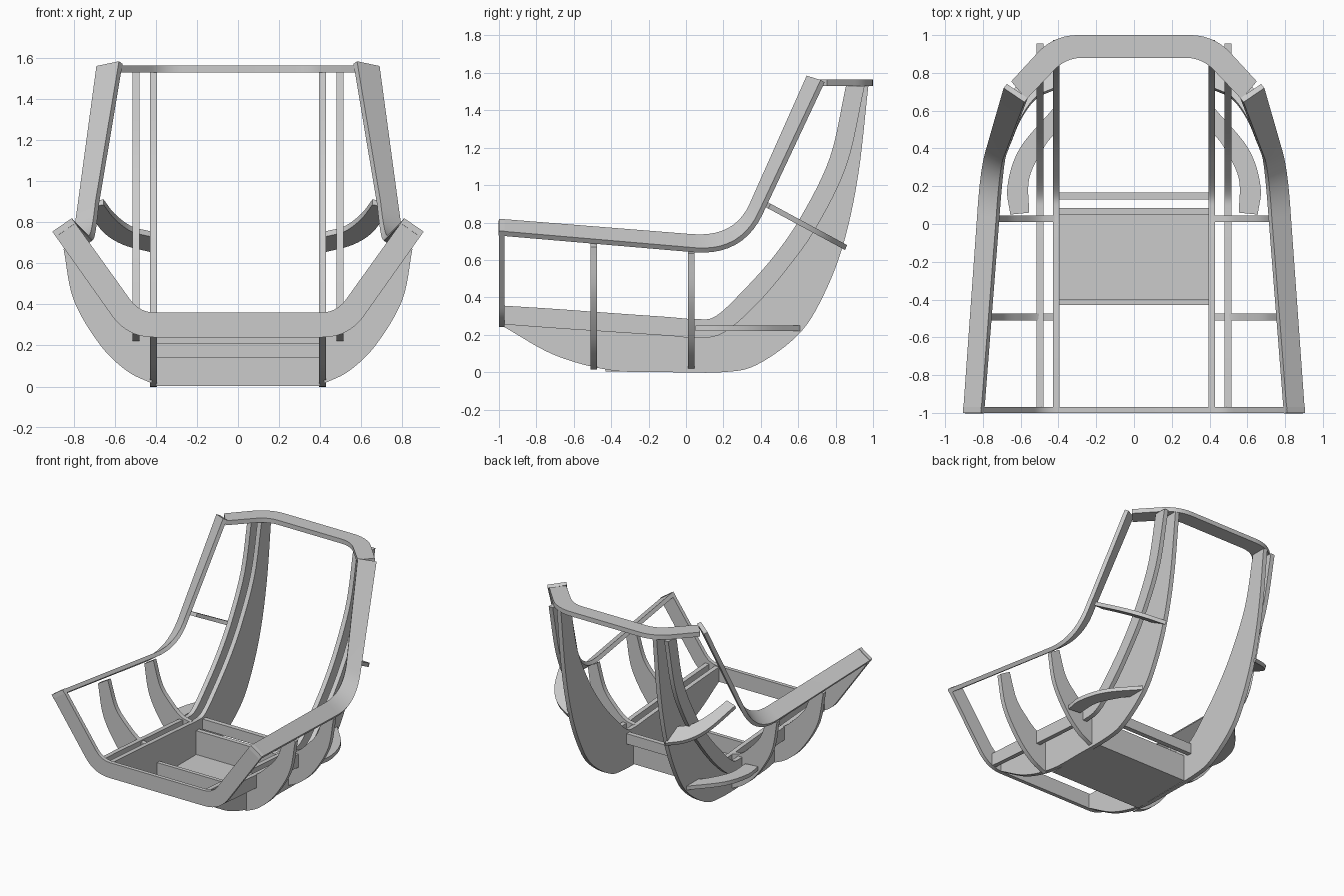
import bpy, bmesh
from mathutils import Vector as V

if "Cube" in bpy.data.objects:
    bpy.data.objects.remove(bpy.data.objects["Cube"])


def spline(pts, n=6):
    """Smooth curve through the points (Catmull-Rom)."""
    p = [V(q) for q in pts]
    p = [2 * p[0] - p[1]] + p + [2 * p[-1] - p[-2]]
    out = []
    for i in range(1, len(p) - 2):
        a, b, c, d = p[i - 1:i + 3]
        for k in range(n):
            t = k / n
            out.append(0.5 * (2 * b + (c - a) * t + (2 * a - 5 * b + 4 * c - d) * t * t
                              + (3 * b - a - 3 * c + d) * t ** 3))
    return out + [p[-2]]


def bezier(a, b, c, n=10):
    a, b, c = V(a), V(b), V(c)
    return [a * (1 - t) ** 2 + b * 2 * t * (1 - t) + c * t * t for t in (k / n for k in range(n + 1))]


def fillet(pts, d):
    """Polyline with rounded inner corners."""
    p = [V(q) for q in pts]
    out = [p[0]]
    for a, b, c in zip(p, p[1:], p[2:]):
        out += bezier(b + (a - b).normalized() * d, b, b + (c - b).normalized() * d)
    return out + [p[-1]]


def band(name, A, B, offset, mirror=True):
    """Solid strip between two edge curves, thickened by an offset (one, or one per station)."""
    offs = offset if isinstance(offset, list) else [V(offset)] * len(A)
    bm = bmesh.new()
    rings = [[bm.verts.new(q) for q in (a, b, b + o, a + o)] for a, b, o in zip(A, B, offs)]
    for r, s in zip(rings, rings[1:]):
        for k in range(4):
            j = (k + 1) % 4
            bm.faces.new((r[k], r[j], s[j], s[k]))
    bm.faces.new(rings[0])
    bm.faces.new(rings[-1][::-1])
    bmesh.ops.recalc_face_normals(bm, faces=bm.faces)
    me = bpy.data.meshes.new(name)
    bm.to_mesh(me)
    bm.free()
    ob = bpy.data.objects.new(name, me)
    bpy.context.collection.objects.link(ob)
    bpy.ops.object.select_all(action='DESELECT')
    ob.select_set(True)
    bpy.context.view_layer.objects.active = ob
    bpy.ops.object.shade_smooth_by_angle(angle=0.6)
    if mirror:
        ob.modifiers.new("Mirror", 'MIRROR')
    return ob


def yz(x, pts):
    return [V((x, y, z)) for y, z in pts]


def box(name, y0, y1, z0, z1, x=0.40):
    band(name, yz(-x, [(y0, z0), (y1, z0)]), yz(-x, [(y0, z1), (y1, z1)]), (2 * x, 0, 0), False)


# Side plates and the slimmer rails beside them
inner = [(-.97, .355), (-.7, .338), (-.4, .316), (-.1, .295), (.06, .283), (.16, .30),
         (.30, .43), (.47, .62), (.62, .84), (.77, 1.15), (.855, 1.53)]
plate = [(-.97, .24), (-.7, .09), (-.4, .01), (-.1, 0), (.2, 0), (.38, .04),
         (.60, .20), (.73, .40), (.84, .68), (.92, 1.05), (.975, 1.53)]
rail = [(-.97, .255), (-.7, .235), (-.4, .215), (-.1, .195), (.06, .183), (.20, .21),
        (.375, .36), (.55, .565), (.70, .78), (.86, 1.11), (.955, 1.53)]
band("side_plate", spline(yz(.395, inner)), spline(yz(.395, plate)), (.035, 0, 0))
band("side_rail", spline(yz(.48, inner)), spline(yz(.48, rail)), (.035, 0, 0))

# Armrest and backrest bar, tilting as it rises
I = [V((.81, -1, .82))] + bezier((.73, .03, .738), (.715, .26, .719), (.695, .34, .90)) + [V((.58, .645, 1.585))]
O = [V((.905, -1, .755))] + bezier((.83, .05, .665), (.815, .292, .645), (.785, .39, .86)) + [V((.69, .72, 1.562))]
drop = []
for i, (a, b) in enumerate(zip(I, O)):
    lo, hi = max(i - 1, 0), min(i + 1, len(I) - 1)
    t = (I[hi] + O[hi]) - (I[lo] + O[lo])
    drop.append((b - a).cross(t).normalized() * -.03)
band("arm_bar", I, O, drop)


# Front and top U-shaped frames
def u_frame(name, outer, inn, d_out, d_in, place, offset):
    def edge(h, d):
        full = [(-x, v) for x, v in h] + [(x, v) for x, v in h[::-1]]
        return fillet([place(x, v) for x, v in full], d)
    band(name, edge(outer, d_out), edge(inn, d_in), offset, False)


u_frame("front_frame", [(.905, .755), (.54, .24)], [(.81, .82), (.48, .36)], .13, .08,
        lambda x, v: (x, -1, v), (0, .03, 0))
u_frame("top_frame", [(.65, .755), (.425, 1.0)], [(.57, .66), (.36, .88)], .13, .09,
        lambda x, v: (x, v, 1.53), (0, 0, .035))

# Curved side ribs
rib_out = [(.85, .67), (.80, .42), (.67, .20), (.54, .075), (.42, .015)]
rib_in = [(.765, .72), (.70, .52), (.60, .40), (.51, .325), (.42, .30)]
for name, y, dx, dz in (("front_rib", -.51, 0, 0), ("rear_rib", .01, .035, .035)):
    def place(pts):
        return spline([(x - dx * (x - .42) / .43, y, z - dz * (z - .015) / .655) for x, z in pts])
    band(name, place(rib_in), place(rib_out), (0, .035, 0))

# Sloping back brace
def slope(pts):
    return spline([(x, y, .88 - .54 * (y - .43)) for x, y in pts])


band("back_brace", slope([(.42, .71), (.52, .66), (.60, .55), (.655, .42)]),
     slope([(.42, .85), (.56, .78), (.66, .66), (.74, .44)]), (0, .012, .026))

# Low horizontal brace
def flat(pts):
    return spline([(x, y, .22) for x, y in pts])


band("low_brace", flat([(.42, .48), (.48, .40), (.555, .24), (.555, .06)]),
     flat([(.42, .62), (.605, .40), (.67, .20), (.655, .05)]), (0, 0, .03))

# Seat tray with front wall, back wall and a separate cross bar
box("seat_floor", -.43, .085, .003, .025)
box("seat_front_wall", -.43, -.40, .003, .145)
box("seat_back_wall", .05, .085, .003, .21)
box("cross_bar", .13, .167, .19, .27)
